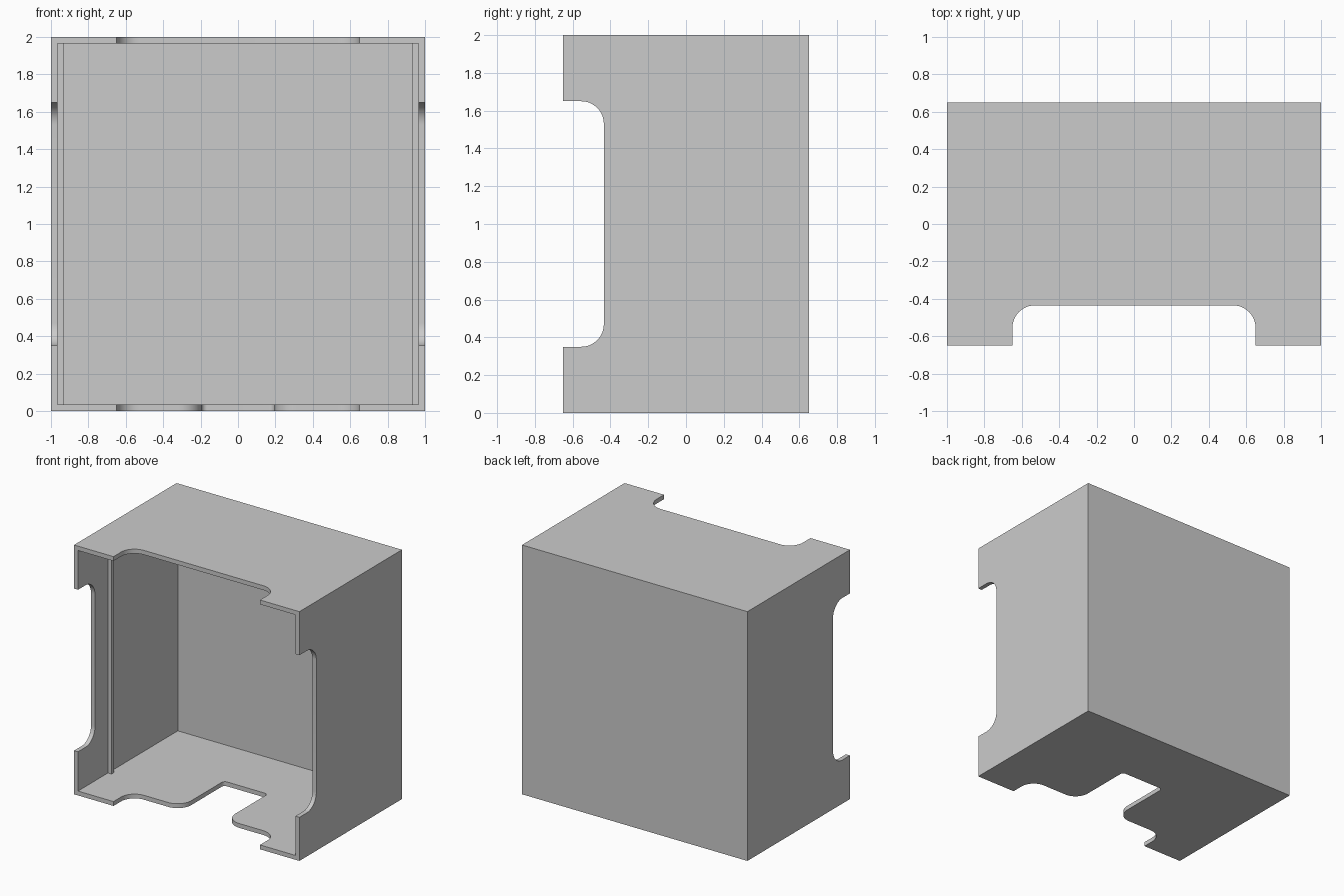
import bpy, bmesh
from mathutils import Vector, Matrix

cube = bpy.data.objects.get("Cube")
if cube:
    bpy.data.objects.remove(cube, do_unlink=True)

HALF_DEPTH, HEIGHT, WALL = 0.65, 2.0, 0.035
NOTCH, NOTCH_Y, FILLET = 0.65, -0.435, 0.12   # half width, inner edge, corner radius
SLOT, SLOT_Y = 0.195, 0.1                     # half width, inner edge
FRONT = -0.8                                  # cutters reach past the open front

grey = bpy.data.materials.new("plain grey")
grey.use_nodes = True
colour = (0.6, 0.6, 0.6, 1)
grey.diffuse_color = colour
grey.node_tree.nodes["Principled BSDF"].inputs["Base Color"].default_value = colour


def add_object(name, bm):
    bmesh.ops.recalc_face_normals(bm, faces=bm.faces)
    mesh = bpy.data.meshes.new(name)
    bm.to_mesh(mesh)
    bm.free()
    mesh.materials.append(grey)
    obj = bpy.data.objects.new(name, mesh)
    bpy.context.collection.objects.link(obj)
    return obj


def box(name, low, high):
    low, high = Vector(low), Vector(high)
    bm = bmesh.new()
    bmesh.ops.create_cube(bm, size=1, matrix=Matrix.Translation((low + high) / 2)
                          @ Matrix.Diagonal((high - low).to_4d()))
    return add_object(name, bm)


def rounded(corners, steps=12):
    """Outline from (x, y, radius) right-angle corners."""
    points = []
    for i, (x, y, r) in enumerate(corners):
        p = Vector((x, y))
        if r == 0:
            points.append(p)
            continue
        a = (Vector(corners[i - 1][:2]) - p).normalized() * r
        b = (Vector(corners[(i + 1) % len(corners)][:2]) - p).normalized() * r
        arc = Matrix.Rotation
        for k in range(steps + 1):
            turn = arc(1.5707963 * k / steps, 2) @ Vector((1, 0))
            points.append(p + a + b - b * turn.x - a * turn.y)
    return points


def prism(name, outline, start, end, matrix=Matrix()):
    bm = bmesh.new()
    face = bm.faces.new([bm.verts.new((p.x, p.y, start)) for p in outline])
    result = bmesh.ops.extrude_face_region(bm, geom=[face])
    top = [v for v in result["geom"] if isinstance(v, bmesh.types.BMVert)]
    bmesh.ops.translate(bm, verts=top, vec=(0, 0, end - start))
    bm.transform(matrix)
    return add_object(name, bm)


def combine(obj, other, operation):
    mod = obj.modifiers.new(other.name, "BOOLEAN")
    mod.object, mod.operation, mod.solver = other, operation, "EXACT"
    bpy.context.view_layer.objects.active = obj
    bpy.ops.object.modifier_apply(modifier=mod.name)
    bpy.data.objects.remove(other, do_unlink=True)


# Hollow shell, open at the front
shell = box("open_box", (-1, -HALF_DEPTH, 0), (1, HALF_DEPTH, HEIGHT))
combine(shell, box("cavity", (WALL - 1, FRONT, WALL),
                   (1 - WALL, HALF_DEPTH - WALL, HEIGHT - WALL)), "DIFFERENCE")

# Rounded notches in the front edges; the floor also has a deep slot
left = [(-NOTCH, FRONT, 0), (-NOTCH, NOTCH_Y, FILLET)]
slot = [(-SLOT, NOTCH_Y, FILLET), (-SLOT, SLOT_Y, 0.03)]


def mirrored(half):
    return rounded(half + [(-x, y, r) for x, y, r in reversed(half)])


sideways = Matrix.Translation((0, 0, HEIGHT / 2)) @ Matrix(
    ((0, 0, 1, 0), (0, 1, 0, 0), (1, 0, 0, 0), (0, 0, 0, 1)))
combine(shell, prism("side_notch", mirrored(left), -1.1, 1.1, sideways), "DIFFERENCE")
combine(shell, prism("top_notch", mirrored(left), 1.9, 2.1), "DIFFERENCE")
combine(shell, prism("floor_notch", mirrored(left + slot), -0.1, 0.1), "DIFFERENCE")

# Upright stop rib on each side wall
for side, name in ((-1, "right_rib"), (1, "left_rib")):
    xs = sorted((side * 0.98, side * 0.933))
    rib = box(name, (xs[0], -0.27, 0.02), (xs[1], -0.24, HEIGHT - 0.02))
    combine(shell, rib, "UNION")

bpy.ops.object.select_all(action="DESELECT")
shell.select_set(True)
bpy.context.view_layer.objects.active = shell
bpy.ops.object.shade_smooth_by_angle(angle=0.6)
